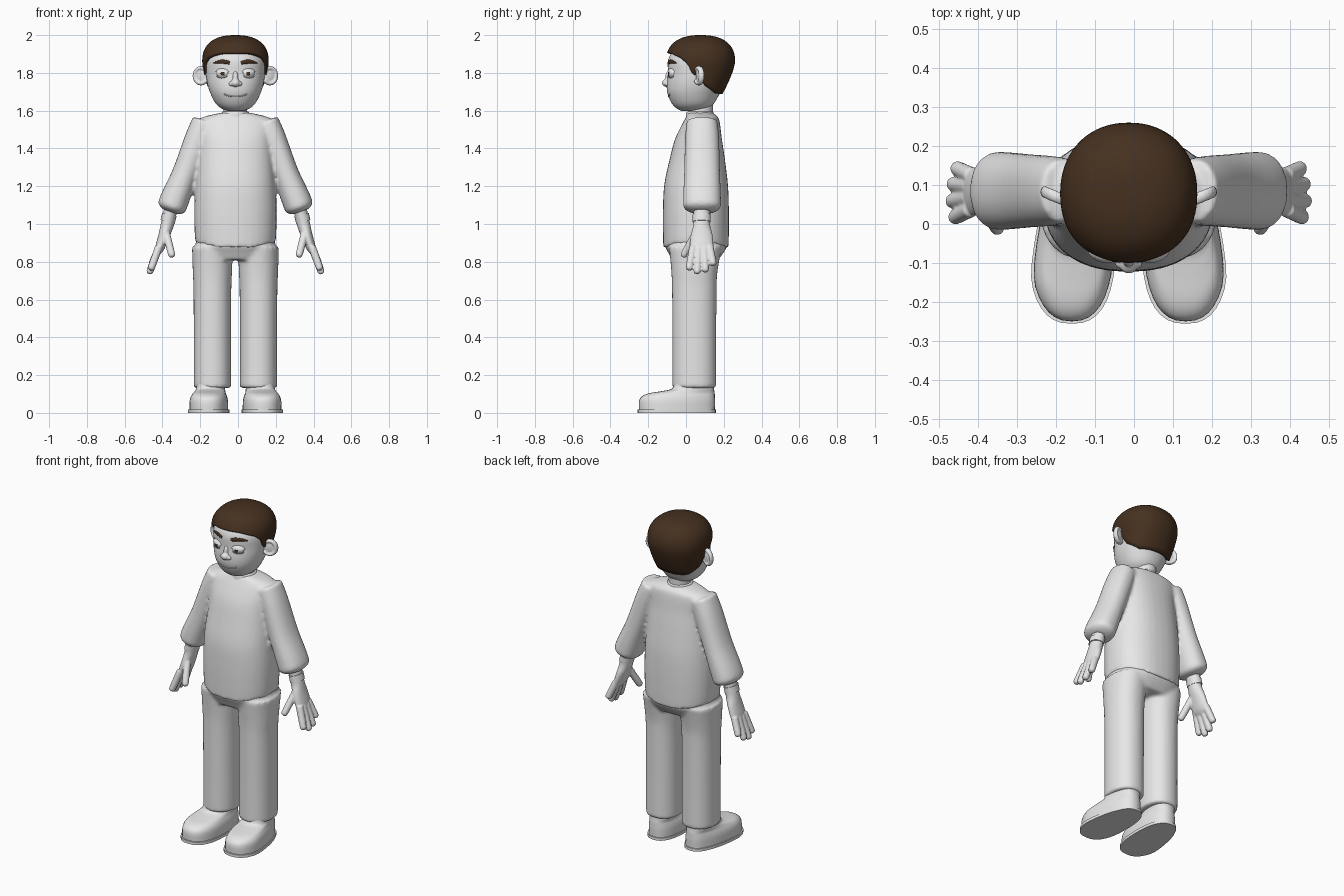
import bpy, bmesh, math
from mathutils import Vector, Matrix

cube = bpy.data.objects.get("Cube")
if cube:
    bpy.data.objects.remove(cube, do_unlink=True)

CX = -0.0135          # body mid-line
TAU = math.tau


def material(name, rgb):
    m = bpy.data.materials.new(name)
    m.use_nodes = True
    m.diffuse_color = (*rgb, 1)
    m.node_tree.nodes["Principled BSDF"].inputs["Base Color"].default_value = (*rgb, 1)
    return m


GREY = material("pale grey", (0.8, 0.8, 0.8))
BROWN = material("dark brown", (0.06, 0.03, 0.014))


def finish(name, bm, mat, voxel=0, smooth=4, angle=40):
    bmesh.ops.recalc_face_normals(bm, faces=bm.faces)
    me = bpy.data.meshes.new(name)
    bm.to_mesh(me)
    bm.free()
    me.materials.append(mat)
    me.polygons.foreach_set("use_smooth", [True] * len(me.polygons))
    me.set_sharp_from_angle(angle=math.radians(angle))
    ob = bpy.data.objects.new(name, me)
    bpy.context.collection.objects.link(ob)
    if voxel:
        r = ob.modifiers.new("Blend", 'REMESH')
        r.mode, r.voxel_size, r.use_smooth_shade = 'VOXEL', voxel, True
        s = ob.modifiers.new("Relax", 'SMOOTH')
        s.factor, s.iterations = 0.5, smooth
    return ob


def oval(a, n):
    c, s = math.cos(a), math.sin(a)
    return (math.copysign(abs(c) ** (2 / n), c), math.copysign(abs(s) ** (2 / n), s))


def refine(rows, steps):
    # Catmull-Rom through the rows
    out = []
    rows = [Vector(r) for r in rows]
    for i in range(len(rows) - 1):
        p1, p2 = rows[i], rows[i + 1]
        p0, p3 = rows[max(i - 1, 0)], rows[min(i + 2, len(rows) - 1)]
        for k in range(steps):
            t = k / steps
            out.append(0.5 * (2 * p1 + (p2 - p0) * t + (2 * p0 - 5 * p1 + 4 * p2 - p3) * t * t
                              + (3 * p1 - p0 - 3 * p2 + p3) * t ** 3))
    return out + [rows[-1]]


def loft(bm, rows, flat=False, n=2, sides=36, steps=4, warp=None):
    """Skin rings (x, y, z, radius across, radius in y)."""
    rows = refine(rows, steps)
    rings = []
    for i, r in enumerate(rows):
        t = (rows[min(i + 1, len(rows) - 1)] - rows[max(i - 1, 0)])
        t = Vector(t[:3]).normalized()
        u = Vector((1, 0, 0)) if flat else Vector((0, 1, 0)).cross(t).normalized()
        v = Vector((0, 1, 0)) if flat else t.cross(u)
        ring = []
        for k in range(sides):
            c, s = oval(TAU * k / sides, n)
            p = Vector(r[:3]) + u * c * r[3] + v * s * r[4]
            ring.append(bm.verts.new(warp(p) if warp else p))
        rings.append(ring)
    for a, b in zip(rings, rings[1:]):
        for k in range(sides):
            j = (k + 1) % sides
            bm.faces.new((a[k], a[j], b[j], b[k]))
    bm.faces.new(rings[0])
    bm.faces.new(rings[-1])


def stack(profile, x=CX):
    # (z, front y, back y, half width) to loft rows
    return [(x, (f + b) / 2, z, w, (b - f) / 2) for z, f, b, w in profile]


def ellipsoid(bm, centre, radii, tilt=0):
    m = Matrix.Translation(centre) @ Matrix.Rotation(tilt, 4, 'Z') @ Matrix.Diagonal((*radii, 1))
    bmesh.ops.create_uvsphere(bm, u_segments=24, v_segments=14, radius=1, matrix=m)


# Shirt: torso and both sleeves blended
bm = bmesh.new()
loft(bm, stack([(0.87, -0.12, 0.225, 0.212), (0.95, -0.122, 0.227, 0.216), (1.08, -0.122, 0.227, 0.218),
                (1.21, -0.115, 0.222, 0.212), (1.35, -0.085, 0.205, 0.2), (1.45, -0.058, 0.19, 0.195),
                (1.53, -0.02, 0.18, 0.2), (1.565, 0.0, 0.17, 0.175), (1.59, 0.01, 0.14, 0.07)]),
     flat=True, n=2.3,
     warp=lambda p: p + Vector((0, 0, max(0, 0.95 - p.z) * 9 * (p.x - CX) ** 2)))
for s in (-1, 1):
    loft(bm, [(CX + s * x, 0.085, z, a, b) for x, z, a, b in
              ((0.162, 1.545, 0.066, 0.082), (0.2, 1.45, 0.069, 0.09), (0.265, 1.27, 0.069, 0.095),
               (0.322, 1.13, 0.077, 0.1), (0.338, 1.085, 0.073, 0.095), (0.345, 1.065, 0.045, 0.055))], n=2.2)
finish("shirt", bm, GREY, 0.01, 5)

# Trousers: hips and both legs blended
bm = bmesh.new()
loft(bm, stack([(0.81, -0.075, 0.17, 0.2), (0.85, -0.095, 0.2, 0.208), (0.89, -0.113, 0.218, 0.211),
                (0.95, -0.1, 0.2, 0.2)]), flat=True, n=2.4)
for s in (-1, 1):
    loft(bm, stack([(0.132, -0.072, 0.16, 0.099), (0.4, -0.072, 0.16, 0.099), (0.65, -0.074, 0.162, 0.1),
                    (0.75, -0.078, 0.167, 0.104), (0.88, -0.09, 0.19, 0.108)], CX + s * 0.122), flat=True, n=2.2)
finish("trousers", bm, GREY, 0.01, 5)

for s, side in ((-1, "right"), (1, "left")):
    # Shoe, splayed toe and narrow heel
    def last(p):
        toe = min(1, max(0, (0.1 - p.y) / 0.25))
        return Vector((CX + s * (0.125 + 0.021 * toe) + (p.x - CX) * (0.84 + 0.16 * toe), p.y, p.z))
    bm = bmesh.new()
    loft(bm, stack([(0, -0.256, 0.158, 0.112), (0.017, -0.256, 0.158, 0.112)]), True, 2.5, steps=1, warp=last)
    finish(side + "_sole", bm, GREY)
    bm = bmesh.new()
    loft(bm, stack([(0.015, -0.249, 0.153, 0.106), (0.06, -0.249, 0.154, 0.105), (0.085, -0.236, 0.153, 0.1),
                    (0.103, -0.2, 0.152, 0.092), (0.115, -0.13, 0.15, 0.088), (0.128, -0.075, 0.148, 0.086),
                    (0.16, -0.062, 0.145, 0.084)]), True, 2.4, warp=last)
    finish(side + "_shoe", bm, GREY, angle=60)

    # Hand: wrist, palm, four fingers and thumb blended
    bm = bmesh.new()
    loft(bm, [(CX + s * x, y, z, a, b) for x, y, z, a, b in
              ((0.34, 0.083, 1.09, 0.035, 0.045), (0.36, 0.083, 1.0, 0.035, 0.044),
               (0.378, 0.083, 0.94, 0.03, 0.058), (0.4, 0.083, 0.875, 0.025, 0.062),
               (0.41, 0.083, 0.848, 0.015, 0.05))])
    fingers = [((0.405, 0.038, 0.88), (0.45, 0.015, 0.755)), ((0.408, 0.067, 0.87), (0.458, 0.058, 0.735)),
               ((0.408, 0.097, 0.87), (0.455, 0.103, 0.745)), ((0.403, 0.125, 0.88), (0.445, 0.145, 0.78)),
               ((0.368, 0.055, 0.955), (0.334, -0.018, 0.825))]
    for base, tip in fingers:
        a, b = Vector(base), Vector(tip)
        rows = []
        for t, r in ((0, 0.021), (0.5, 0.02), (0.88, 0.019), (0.97, 0.014), (1, 0.005)):
            p = a.lerp(b, t)
            rows.append((CX + s * p.x, p.y, p.z, r, r))
        loft(bm, rows, sides=16, steps=2)
    finish(side + "_hand", bm, GREY, 0.005, 3)
    bm = bmesh.new()
    loft(bm, [(CX + s * x, 0.083, z, 0.039, 0.048) for x, z in ((0.35, 1.05), (0.359, 1.012))], steps=1)
    finish(side + "_wrist_cuff", bm, GREY)

# Neck and collar
bm = bmesh.new()
loft(bm, stack([(1.54, 0.01, 0.14, 0.062), (1.68, 0.015, 0.145, 0.062)]), flat=True)
finish("neck", bm, GREY)
bm = bmesh.new()
loft(bm, stack([(1.565, 0.0, 0.15, 0.078), (1.59, 0.004, 0.146, 0.072), (1.596, 0.01, 0.14, 0.066)]), flat=True)
finish("collar", bm, GREY)

# Head
HEAD = [(1.597, -0.02, 0.08, 0.035), (1.612, -0.05, 0.12, 0.075), (1.64, -0.076, 0.15, 0.106),
        (1.69, -0.098, 0.178, 0.132), (1.74, -0.102, 0.205, 0.148), (1.8, -0.096, 0.228, 0.157),
        (1.87, -0.094, 0.24, 0.158), (1.93, -0.06, 0.21, 0.13), (1.96, -0.01, 0.16, 0.08)]
bm = bmesh.new()
loft(bm, stack(HEAD), flat=True, n=2.15, sides=48)
finish("head", bm, GREY, angle=80)


def face_point(x, z, out=0.0):
    for (z0, f0, b0, w0), (z1, f1, b1, w1) in zip(HEAD, HEAD[1:]):
        if z0 <= z <= z1:
            t = (z - z0) / (z1 - z0)
            f, b, w = f0 + (f1 - f0) * t, b0 + (b1 - b0) * t, w0 + (w1 - w0) * t
            r = (1 - abs(x / w) ** 2.15) ** (1 / 2.15)
            return Vector((CX + x, (f + b) / 2 - (b - f) / 2 * r - out, z))


# Hair: rounded cap trimmed to a hairline
LINE = [(-0.2, 1.91), (-0.09, 1.905), (-0.03, 1.88), (0.01, 1.845), (0.03, 1.79), (0.07, 1.79),
        (0.1, 1.735), (0.2, 1.69), (0.4, 1.685)]


def hairline(y):
    for (y0, z0), (y1, z1) in zip(LINE, LINE[1:]):
        if y <= y1:
            return z0 + (z1 - z0) * (y - y0) / (y1 - y0)


bm = bmesh.new()
COLS, ROWS, MID, HIGH = 96, 24, 1.86, 0.14
top = bm.verts.new((CX, 0.0775, MID + HIGH))
prev = None
for i in range(1, ROWS + 1):
    ring = []
    for k in range(COLS):
        c, s = oval(TAU * k / COLS, 2.15)
        z = MID + HIGH - (MID + HIGH - hairline(0.0775 + 0.1825 * s)) * (i / ROWS) ** 2
        q = (z - MID) / HIGH
        if q > 0:
            fx = fy = (1 - q ** 2.4) ** (1 / 2.4)
        else:
            drop = (-q * HIGH / 0.17) ** 1.4
            fx, fy = 1 - 0.22 * drop, 1 - 0.36 * drop
        ring.append(bm.verts.new((CX + 0.176 * fx * c, 0.0775 + 0.1825 * fy * s, z)))
    for k in range(COLS):
        j = (k + 1) % COLS
        bm.faces.new((prev[k], prev[j], ring[j], ring[k]) if prev else (top, ring[j], ring[k]))
    prev = ring
hair = finish("hair", bm, BROWN, angle=70)
hair.modifiers.new("Thickness", 'SOLIDIFY').thickness = 0.02

# Nose and smile
bm = bmesh.new()
ellipsoid(bm, (CX, -0.1, 1.747), (0.026, 0.027, 0.022))
ellipsoid(bm, (CX, -0.09, 1.775), (0.016, 0.02, 0.035))
for s in (-1, 1):
    ellipsoid(bm, (CX + s * 0.022, -0.098, 1.742), (0.014, 0.016, 0.013))
finish("nose", bm, GREY, 0.004, 3)
bm = bmesh.new()
loft(bm, [(*face_point(x, 1.675 + 3.5 * x * x), 0.004, 0.004) for x in [k * 0.01 for k in range(-6, 7)]],
     sides=8, steps=1)
finish("smile", bm, GREY)

for s, side in ((-1, "right"), (1, "left")):
    # Eye, lids and iris
    eye = face_point(s * 0.066, 1.797, -0.012)
    bm = bmesh.new()
    ellipsoid(bm, eye, (0.036, 0.022, 0.024), s * 0.3)
    finish(side + "_eyeball", bm, GREY)
    bm = bmesh.new()
    ellipsoid(bm, eye, (0.042, 0.027, 0.029), s * 0.3)
    bmesh.ops.delete(bm, geom=[f for f in bm.faces if -0.014 < f.calc_center_median().z - eye.z < 0.008],
                     context='FACES')
    finish(side + "_eyelids", bm, GREY)
    bm = bmesh.new()
    ellipsoid(bm, eye + Vector((0, -0.0205, 0)), (0.012, 0.004, 0.012))
    finish(side + "_iris", bm, BROWN)

    # Eyebrow
    bm = bmesh.new()
    loft(bm, [(*face_point(s * (0.03 + 0.085 * t), 1.852 + 0.03 * t * (1 - t), 0.001), 0.003 + 0.022 * t * (1 - t) + 0.005 * (1 - t),
               0.005) for t in [k / 8 for k in range(9)]], sides=12, steps=1)
    finish(side + "_eyebrow", bm, BROWN)

    # Ear: thin shell with raised rim
    bm = bmesh.new()
    ellipsoid(bm, (CX + s * 0.178, 0.068, 1.785), (0.036, 0.012, 0.042), s * 0.35)
    rim = [(CX + s * (0.182 + 0.034 * math.cos(a)), 0.068 + 0.014 * math.cos(a), 1.785 + 0.041 * math.sin(a))
           for a in [math.radians(d) for d in range(-135, 136, 15)]]
    for p in rim:
        ellipsoid(bm, p, (0.011, 0.016, 0.011))
    finish(side + "_ear", bm, GREY, 0.004, 3)
